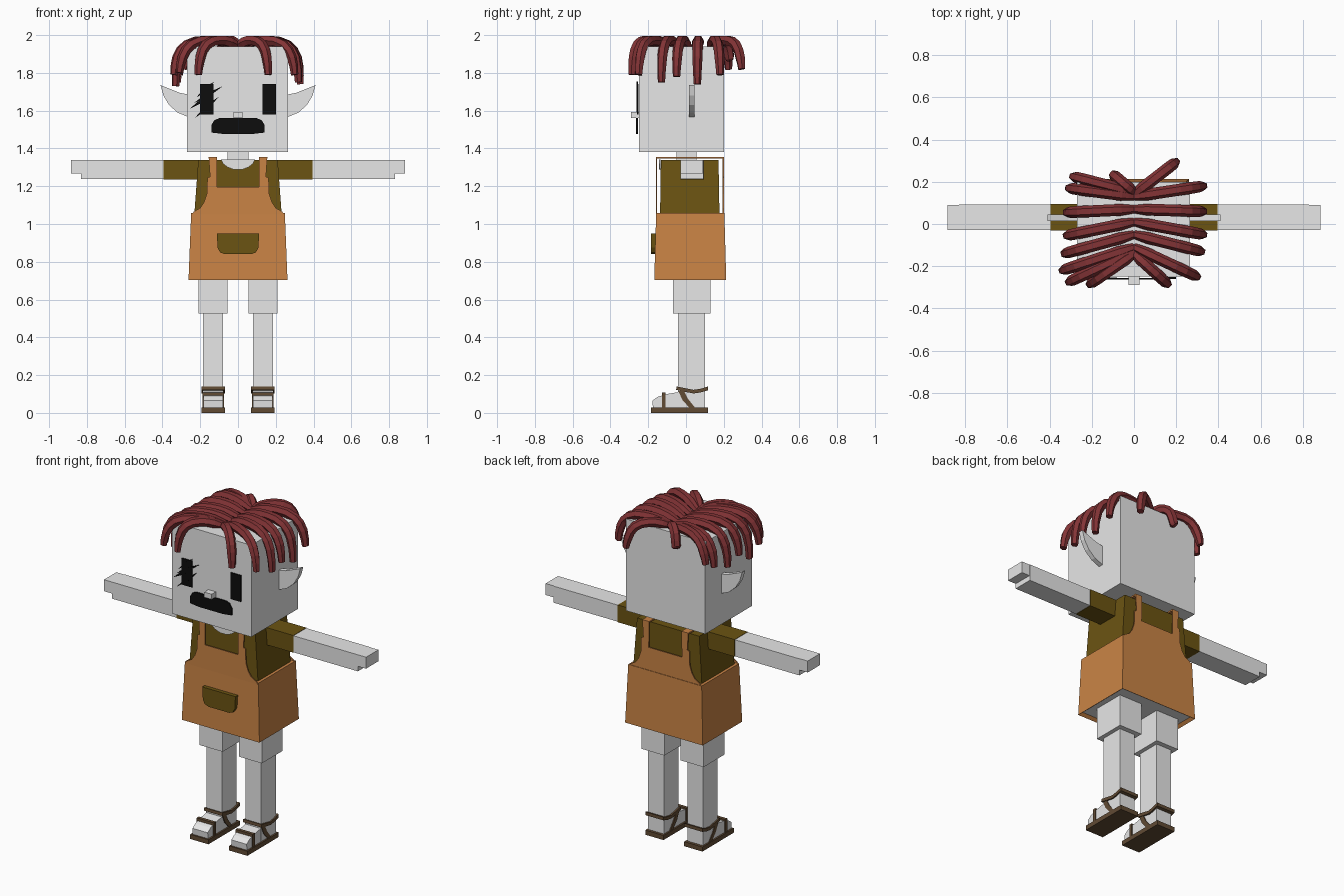
import bpy
import bmesh
from mathutils import Vector

if "Cube" in bpy.data.objects:
    bpy.data.objects.remove(bpy.data.objects["Cube"], do_unlink=True)


def material(name, r, g, b):
    m = bpy.data.materials.new(name)
    m.use_nodes = True
    m.diffuse_color = (r, g, b, 1)
    bsdf = m.node_tree.nodes["Principled BSDF"]
    bsdf.inputs["Base Color"].default_value = (r, g, b, 1)
    bsdf.inputs["Roughness"].default_value = 0.9
    return m


SKIN = material("pale skin", 0.8, 0.8, 0.8)
ORANGE = material("orange cloth", 0.59, 0.23, 0.06)
OLIVE = material("olive cloth", 0.147, 0.087, 0.006)
HAIR = material("red brown hair", 0.23, 0.034, 0.037)
LEATHER = material("brown leather", 0.12, 0.07, 0.034)
BLACK = material("black", 0.004, 0.004, 0.004)


def finish(name, bm, *mats):
    bmesh.ops.recalc_face_normals(bm, faces=bm.faces)
    me = bpy.data.meshes.new(name)
    bm.to_mesh(me)
    bm.free()
    for m in mats:
        me.materials.append(m)
    ob = bpy.data.objects.new(name, me)
    bpy.context.collection.objects.link(ob)
    return ob


def frustum(low, high):
    """Closed block between two level rectangles (x0, x1, y0, y1, z)."""
    bm = bmesh.new()
    rings = []
    for x0, x1, y0, y1, z in (low, high):
        rings.append([bm.verts.new((x, y, z)) for x, y in
                      ((x0, y0), (x1, y0), (x1, y1), (x0, y1))])
    a, b = rings
    bm.faces.new(a)
    bm.faces.new(b)
    for i in range(4):
        j = (i + 1) % 4
        bm.faces.new((a[i], a[j], b[j], b[i]))
    return bm


def box(name, mat, x, y, z):
    x = sorted(x)
    return finish(name, frustum((*x, *y, z[0]), (*x, *y, z[1])), mat)


def prism(name, mat, pts, axis, start, end):
    """Outline extruded along axis; pts are (x, z) for 'y' and (y, z) for 'x'."""
    bm = bmesh.new()
    place = (lambda p: (p[0], start, p[1])) if axis == "y" else (lambda p: (start, p[0], p[1]))
    face = bm.faces.new([bm.verts.new(place(p)) for p in pts])
    out = bmesh.ops.extrude_face_region(bm, geom=[face])
    moved = [v for v in out["geom"] if isinstance(v, bmesh.types.BMVert)]
    step = Vector((0, end - start, 0)) if axis == "y" else Vector((end - start, 0, 0))
    bmesh.ops.translate(bm, verts=moved, vec=step)
    return finish(name, bm, mat)


def mirrored(pts):
    return pts + [(-x, z) for x, z in reversed(pts)]


# Head, neck and nose
box("head", SKIN, (-0.27, 0.265), (-0.25, 0.2), (1.38, 1.94))
box("neck", SKIN, (-0.055, 0.055), (-0.05, 0.055), (1.3, 1.39))
box("nose", SKIN, (-0.025, 0.025), (-0.29, -0.24), (1.56, 1.592))

# Face: eyes, mouth and slashes across one eye
FACE = (-0.26, -0.251)
for side, s in (("left", 1), ("right", -1)):
    box(side + "_eye", BLACK, (s * 0.13, s * 0.2), FACE, (1.58, 1.74))
prism("mouth", BLACK, mirrored([(0.08, 1.477), (0.14, 1.484), (0.14, 1.525), (0.125, 1.55), (0.1, 1.56)]),
      "y", -0.264, -0.255)
slashes = [(-0.22, 1.67, -0.125, 1.755), (-0.235, 1.64, -0.08, 1.73),
           (-0.255, 1.61, -0.13, 1.695), (-0.23, 1.56, -0.1, 1.675)]
for i, (x0, z0, x1, z1) in enumerate(slashes):
    xm, zm = (x0 + x1) / 2, (z0 + z1) / 2
    prism(f"slash_{i}", BLACK, [(x0, z0), (xm + 0.006, zm - 0.008), (x1, z1), (xm - 0.006, zm + 0.008)],
          "y", -0.262, -0.254)

# Shirt with its neckline
finish("shirt", frustum((-0.235, 0.235, -0.138, 0.178, 1.0), (-0.21, 0.21, -0.133, 0.172, 1.34)), OLIVE)
prism("neckline", SKIN, mirrored([(0.02, 1.288), (0.055, 1.3), (0.08, 1.32), (0.09, 1.341)]),
      "y", -0.142, -0.134)

# Skirt, with a recessed underside
bm = frustum((-0.262, 0.262, -0.168, 0.213, 0.703), (-0.248, 0.248, -0.158, 0.203, 1.058))
bm.normal_update()
bottom = min(bm.faces, key=lambda f: f.calc_center_median().z)
bmesh.ops.inset_region(bm, faces=[bottom], thickness=0.025, depth=0)
bmesh.ops.translate(bm, verts=bottom.verts, vec=(0, 0, 0.015))
bottom.material_index = 1
finish("skirt", bm, ORANGE, SKIN)

# Bib on front and back, with straps over the shoulders
bib = mirrored([(0.245, 1.05), (0.235, 1.065), (0.2, 1.085), (0.18, 1.115), (0.165, 1.16), (0.162, 1.245),
                (0.148, 1.25), (0.155, 1.355), (0.11, 1.355), (0.112, 1.197)])
prism("front_bib", ORANGE, bib, "y", -0.16, -0.154)
prism("back_bib", ORANGE, bib, "y", 0.194, 0.2)
for side, s in (("left", 1), ("right", -1)):
    box(side + "_shoulder_strap", ORANGE, (s * 0.11, s * 0.155), (-0.16, 0.2), (1.346, 1.355))

# Pocket
prism("pocket", OLIVE, mirrored([(0.07, 0.84), (0.095, 0.85), (0.108, 0.875), (0.112, 0.95)]),
      "y", -0.185, -0.155)

ankle = [(-0.052, 0.122), (-0.01, 0.112), (0.04, 0.103), (0.075, 0.108), (0.117, 0.12),
         (0.117, 0.14), (0.075, 0.127), (0.04, 0.122), (-0.01, 0.132), (-0.05, 0.14)]
cross = [(-0.04, 0.115), (-0.02, 0.07), (0.02, 0.025), (0.05, 0.025), (0.01, 0.075), (-0.01, 0.115)]
foot = [(-0.175, 0.025), (-0.178, 0.065), (-0.15, 0.085), (-0.1, 0.1), (-0.04, 0.11), (0.1, 0.11), (0.1, 0.025)]
ear = [(0.26, 1.685), (0.31, 1.695), (0.36, 1.715), (0.41, 1.735), (0.395, 1.68), (0.365, 1.63),
       (0.32, 1.59), (0.26, 1.565)]

# Paired parts: ears, arms, legs and sandals
for side, s in (("left", 1), ("right", -1)):
    prism(side + "_ear", SKIN, [(s * x, z) for x, z in ear], "y", 0.015, 0.045)
    box(side + "_sleeve", OLIVE, (s * 0.19, s * 0.395), (-0.03, 0.095), (1.235, 1.34))
    box(side + "_arm", SKIN, (s * 0.39, s * 0.83), (-0.029, 0.093), (1.237, 1.338))
    box(side + "_hand", SKIN, (s * 0.82, s * 0.885), (-0.029, 0.09), (1.268, 1.338))
    box(side + "_thigh", SKIN, (s * 0.055, s * 0.21), (-0.07, 0.13), (0.525, 0.73))
    box(side + "_shin", SKIN, (s * 0.08, s * 0.185), (-0.042, 0.1), (0.03, 0.54))
    prism(side + "_foot", SKIN, foot, "x", s * 0.08, s * 0.183)
    box(side + "_sole", LEATHER, (s * 0.07, s * 0.193), (-0.185, 0.117), (0, 0.028))
    prism(side + "_ankle_strap", LEATHER, ankle, "x", s * 0.07, s * 0.193)
    prism(side + "_cross_strap", LEATHER, cross, "x", s * 0.074, s * 0.189)
    box(side + "_toe_strap", LEATHER, (s * 0.074, s * 0.189), (-0.128, -0.108), (0.02, 0.108))

# Hair: thick locks falling outward from a centre parting; root y, then tip
locks = [
    (0.13, -0.31, 0.17, 1.79), (0.07, -0.32, 0.055, 1.75), (0.01, -0.32, -0.055, 1.78),
    (-0.05, -0.33, -0.14, 1.73), (-0.11, -0.34, -0.22, 1.79), (-0.13, -0.31, -0.275, 1.8),
    (-0.14, -0.21, -0.285, 1.79), (0.15, -0.29, 0.225, 1.82), (0.15, -0.1, 0.235, 1.87),
    (0.13, 0.33, 0.18, 1.79), (0.07, 0.33, 0.06, 1.74), (0.01, 0.33, -0.05, 1.78),
    (-0.05, 0.32, -0.13, 1.75), (-0.11, 0.3, -0.25, 1.79), (-0.14, 0.16, -0.285, 1.79),
    (0.14, 0.2, 0.295, 1.82),
]
steps = [(0, 1.942, 0.7), (0.2, 1.962, 1), (0.5, 1.972, 1), (0.8, 1.948, 1), (0.95, 1.88, 0.95), (1, None, 0.7)]
cu = bpy.data.curves.new("hair_locks", "CURVE")
cu.dimensions = "3D"
cu.twist_mode = "Z_UP"
cu.bevel_depth = 0.028
cu.bevel_resolution = 1
cu.use_fill_caps = True
for root_y, tip_x, tip_y, tip_z in locks:
    sp = cu.splines.new("BEZIER")
    sp.resolution_u = 2
    sp.use_smooth = False
    sp.bezier_points.add(len(steps) - 1)
    for p, (t, z, r) in zip(sp.bezier_points, steps):
        p.co = (tip_x * t, root_y + (tip_y - root_y) * t, tip_z if z is None else z)
        p.radius = r
        p.handle_left_type = p.handle_right_type = "AUTO"
cu.materials.append(HAIR)
hair = bpy.data.objects.new("hair_locks", cu)
bpy.context.collection.objects.link(hair)
bpy.context.view_layer.objects.active = hair
hair.select_set(True)
bpy.ops.object.convert(target="MESH")
